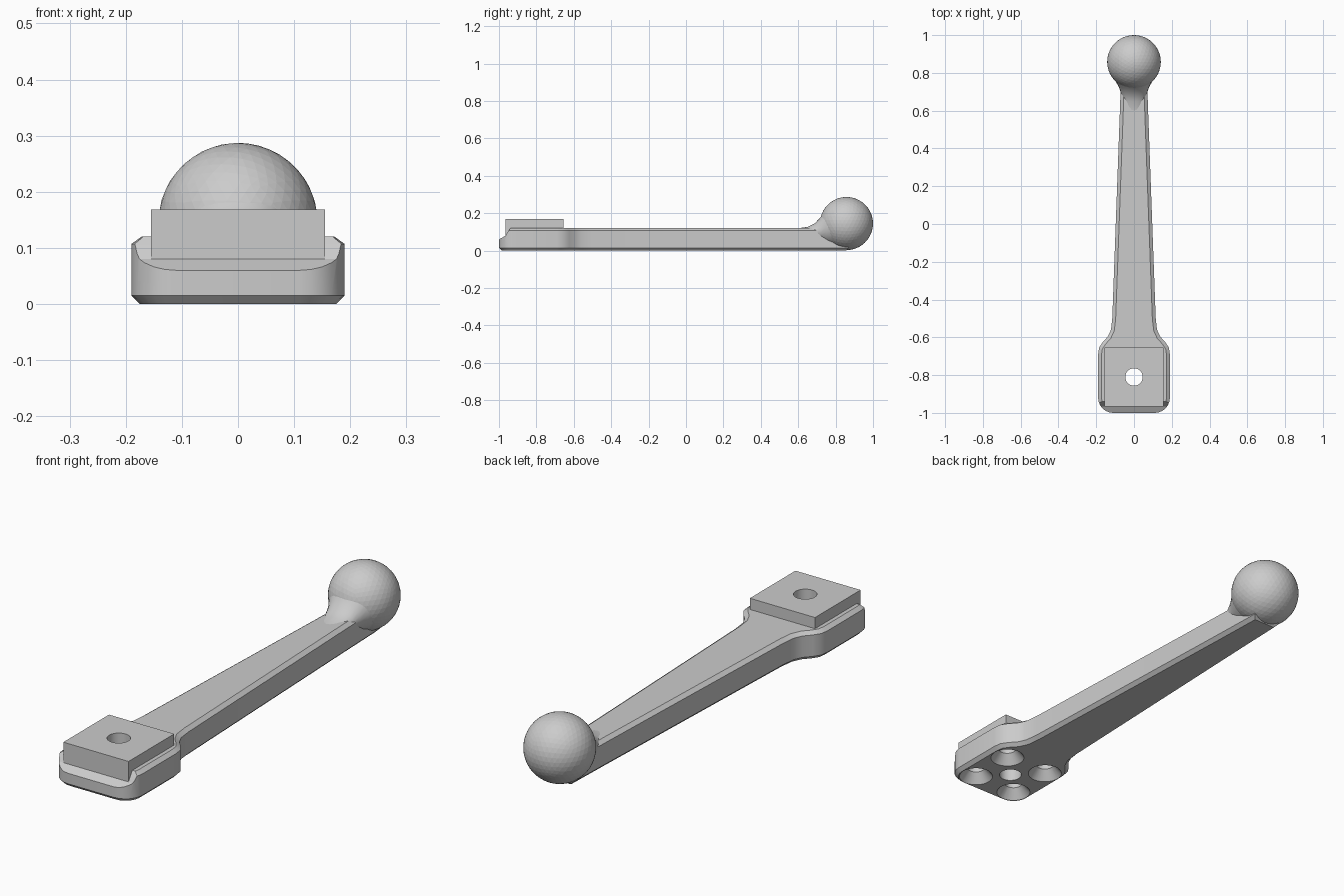
import bpy, bmesh, math
from mathutils import Vector

if "Cube" in bpy.data.objects:
    bpy.data.objects.remove(bpy.data.objects["Cube"])


def loft(name, rings):
    """Skin a stack of equal-length closed rings and cap both ends."""
    bm = bmesh.new()
    loops = [[bm.verts.new(p) for p in ring] for ring in rings]
    n = len(loops[0])
    for a, b in zip(loops, loops[1:]):
        for i in range(n):
            j = (i + 1) % n
            bm.faces.new((a[i], a[j], b[j], b[i]))
    bm.faces.new(loops[0])
    bm.faces.new(loops[-1])
    bmesh.ops.recalc_face_normals(bm, faces=bm.faces)
    mesh = bpy.data.meshes.new(name)
    bm.to_mesh(mesh)
    bm.free()
    obj = bpy.data.objects.new(name, mesh)
    bpy.context.collection.objects.link(obj)
    return obj


def inset(outline, d):
    """Offset a counter-clockwise 2D outline inwards by d."""
    out, n = [], len(outline)
    for i in range(n):
        p = Vector(outline[i])
        e1 = (p - Vector(outline[i - 1])).normalized()
        e2 = (Vector(outline[(i + 1) % n]) - p).normalized()
        n1, n2 = Vector((-e1.y, e1.x)), Vector((-e2.y, e2.x))
        out.append(p + (n1 + n2) * d / (1 + n1.dot(n2)))
    return out


def turned(name, x, y, profile, sides=32):
    """Round vertical solid from (radius, z) pairs."""
    return loft(name, [[(x + r * math.cos(2 * math.pi * i / sides),
                         y + r * math.sin(2 * math.pi * i / sides), z)
                        for i in range(sides)] for r, z in profile])


def activate(obj):
    bpy.ops.object.select_all(action='DESELECT')
    obj.select_set(True)
    bpy.context.view_layer.objects.active = obj


def cut(obj, cutter):
    cutter.hide_render = True
    mod = obj.modifiers.new("cut", 'BOOLEAN')
    mod.operation = 'DIFFERENCE'
    mod.solver = 'EXACT'
    mod.object = cutter
    activate(obj)
    bpy.ops.object.modifier_apply(modifier=mod.name)
    bpy.data.objects.remove(cutter)


def smooth(obj, angle):
    activate(obj)
    bpy.ops.object.shade_smooth_by_angle(angle=math.radians(angle))


# Handle body: mounting plate flowing into a tapered arm, chamfered top and bottom
half = [(0.11 + 0.08 * math.sin(t), -0.92 - 0.08 * math.cos(t))
        for t in [math.pi / 2 * i / 6 for i in range(7)]]
half += [(0.19, -0.69), (0.185, -0.655), (0.165, -0.625), (0.138, -0.595),
         (0.122, -0.56), (0.115, -0.50), (0.074, 0.62), (0.066, 0.87)]
outline = half + [(-x, y) for x, y in reversed(half)]
levels = [(0.0, 0.015), (0.015, 0), (0.107, 0), (0.12, 0.018)]
body = loft("handle_body", [[(p[0], p[1], z) for p in inset(outline, d)]
                            for z, d in levels])

# Lowered lip along the front of the plate
lip = [(-1.1, 0.0), (-1.0, 0.06), (-0.965, 0.08), (-0.95, 0.105),
       (-0.935, 0.125), (-0.935, 0.2), (-1.1, 0.2)]
cut(body, loft("lip_cutter", [[(x, y, z) for y, z in lip] for x in (-0.3, 0.3)]))

# Clamp block sitting in the plate
block_y = -0.81
square = [(-0.155, -0.155), (0.155, -0.155), (0.155, 0.155), (-0.155, 0.155)]
block = loft("clamp_block", [[(x, block_y + y, z) for x, y in square]
                             for z in (0.08, 0.168)])

# Central bore through plate and block
for part in (body, block):
    cut(part, turned("bore_cutter", 0, block_y, [(0.046, -0.1), (0.046, 0.3)]))

# Four countersunk screw holes on the underside
for sx in (-1, 1):
    for sy in (-1, 1):
        cut(body, turned("screw_cutter", sx * 0.103, block_y + sy * 0.103,
                         [(0.078, -0.01), (0.036, 0.042), (0.036, 0.085)]))
smooth(body, 28)
smooth(block, 28)

# Ball knob, lightly faceted
bpy.ops.mesh.primitive_ico_sphere_add(subdivisions=4, radius=0.142,
                                      location=(0, 0.858, 0.145))
knob = bpy.context.object
knob.name = "ball_knob"

# Flared neck blending the arm into the knob: (y, half width, centre z, top z)
sections = [(0.60, 0.050, 0.10, 0.120), (0.65, 0.058, 0.10, 0.127),
            (0.69, 0.068, 0.10, 0.147), (0.72, 0.078, 0.11, 0.180),
            (0.75, 0.094, 0.125, 0.222), (0.78, 0.114, 0.14, 0.258),
            (0.82, 0.130, 0.145, 0.275)]
neck = loft("neck", [[(w * math.cos(2 * math.pi * i / 24), y,
                       c + (t - c) * math.sin(2 * math.pi * i / 24))
                      for i in range(24)] for y, w, c, t in sections])
smooth(neck, 35)
